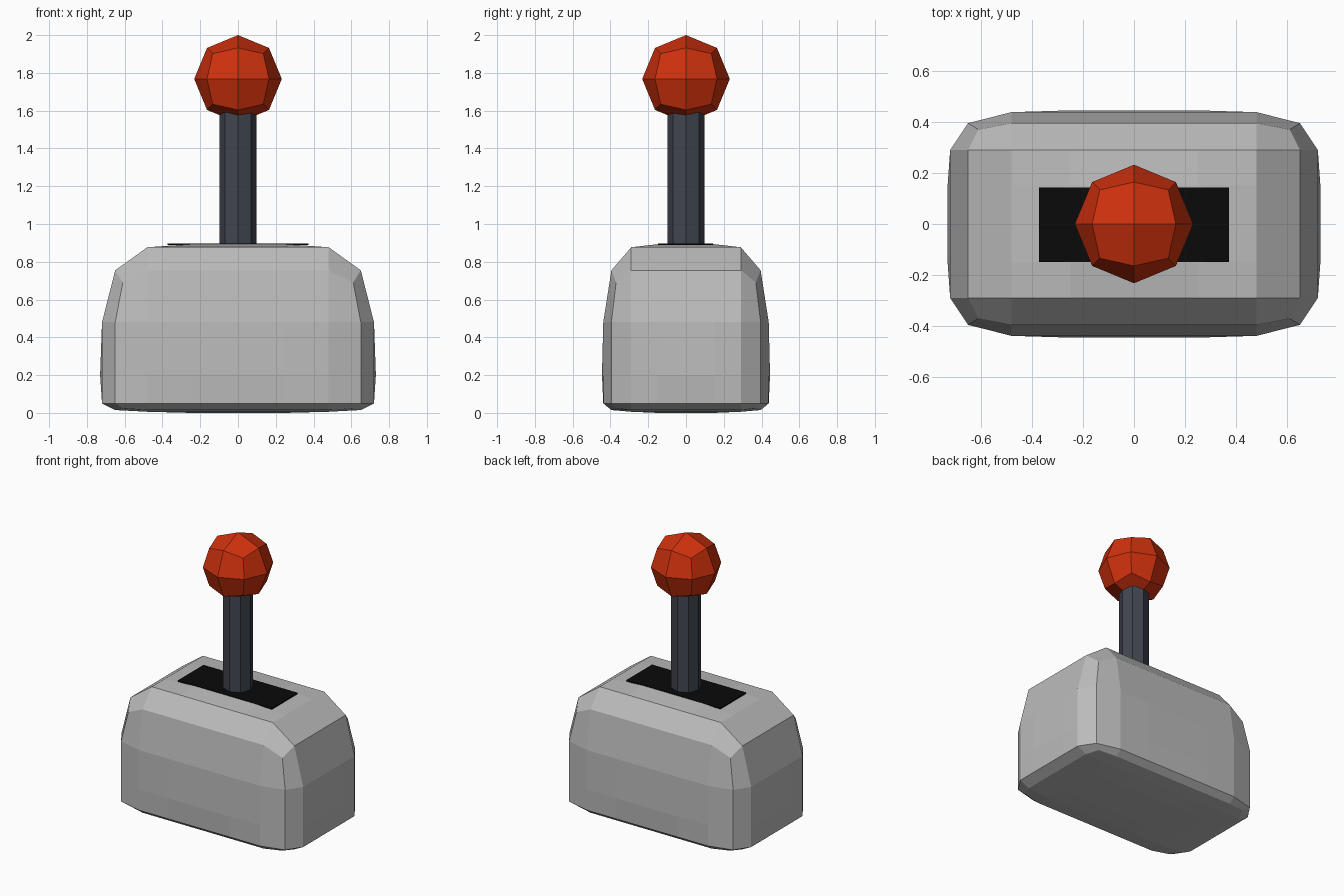
import bpy, bmesh
from mathutils import Vector

if "Cube" in bpy.data.objects:
    bpy.data.objects.remove(bpy.data.objects["Cube"])


def material(name, rgb):
    m = bpy.data.materials.new(name)
    m.diffuse_color = (*rgb, 1)
    m.use_nodes = True
    m.node_tree.nodes["Principled BSDF"].inputs["Base Color"].default_value = m.diffuse_color
    return m


GREY = material("light grey", (0.50, 0.50, 0.50))
BLACK = material("slot black", (0.003, 0.003, 0.003))
STEEL = material("dark steel", (0.052, 0.060, 0.078))
RED = material("knob red", (0.62, 0.030, 0.004))


def add_object(name, bm, mat):
    bmesh.ops.recalc_face_normals(bm, faces=bm.faces)
    mesh = bpy.data.meshes.new(name)
    bm.to_mesh(mesh)
    bm.free()
    mesh.materials.append(mat)
    bpy.context.collection.objects.link(bpy.data.objects.new(name, mesh))


# Grid lines of the bulging base: (position, class), class 2 is the outermost
GRID = [
    [(-0.73, 2), (-0.48, 1), (-0.25, 0), (0.25, 0), (0.48, 1), (0.73, 2)],
    [(-0.445, 2), (-0.29, 1), (-0.15, 0), (0.15, 0), (0.29, 1), (0.445, 2)],
    [(0.0, 2), (0.05, 1), (0.20, 0), (0.48, 1), (0.893, 2)],
]
# How far the outer faces sink: middle, rim, edge, corner
SINK = [(0, 0.01, 0.08, 0.12), (0, 0.007, 0.05, 0.075), (0, 0.016, 0.138, 0.203)]
SINK_BOTTOM = (0, 0.006, 0.015, 0.025)


def base_point(idx):
    cell = [GRID[a][idx[a]] for a in range(3)]
    p = []
    for a in range(3):
        value, cls = cell[a]
        if cls == 2:
            others = [cell[b][1] for b in range(3) if b != a]
            level = 3 if min(others) == 2 else max(others)
            if a == 2 and idx[a] == 0:
                value += SINK_BOTTOM[level]
            else:
                value -= SINK[a][level] * (1 if idx[a] else -1)
        p.append(value)
    return Vector(p)


# Base: six gridded faces sharing their border points
bm = bmesh.new()
points = {}


def vert(idx):
    if idx not in points:
        points[idx] = bm.verts.new(base_point(idx))
    return points[idx]


for axis in range(3):
    u, v = (axis + 1) % 3, (axis + 2) % 3
    for end in (0, len(GRID[axis]) - 1):
        for i in range(len(GRID[u]) - 1):
            for j in range(len(GRID[v]) - 1):
                quad = []
                for du, dv in ((0, 0), (1, 0), (1, 1), (0, 1)):
                    idx = [0, 0, 0]
                    idx[axis], idx[u], idx[v] = end, i + du, j + dv
                    quad.append(vert(tuple(idx)))
                bm.faces.new(quad)
add_object("base", bm, GREY)

# Slot plate on top of the base
bm = bmesh.new()
bmesh.ops.create_cube(bm, size=1)
for v in bm.verts:
    v.co = (v.co.x * 0.745, v.co.y * 0.29 - 0.003, 0.8925 + v.co.z * 0.0095)
add_object("slot_plate", bm, BLACK)

# Eight-sided lever shaft
bm = bmesh.new()
bmesh.ops.create_cone(bm, cap_ends=True, segments=8, radius1=0.098, radius2=0.098, depth=0.71)
bmesh.ops.translate(bm, verts=bm.verts, vec=(0, 0, 1.235))
add_object("lever_shaft", bm, STEEL)

# Knob: cube split once and pushed out to a sphere
bm = bmesh.new()
bmesh.ops.create_cube(bm, size=2)
bmesh.ops.subdivide_edges(bm, edges=bm.edges[:], cuts=1, use_grid_fill=True)
for v in bm.verts:
    v.co = v.co.normalized() * 0.232 + Vector((0, 0, 1.768))
add_object("lever_knob", bm, RED)
